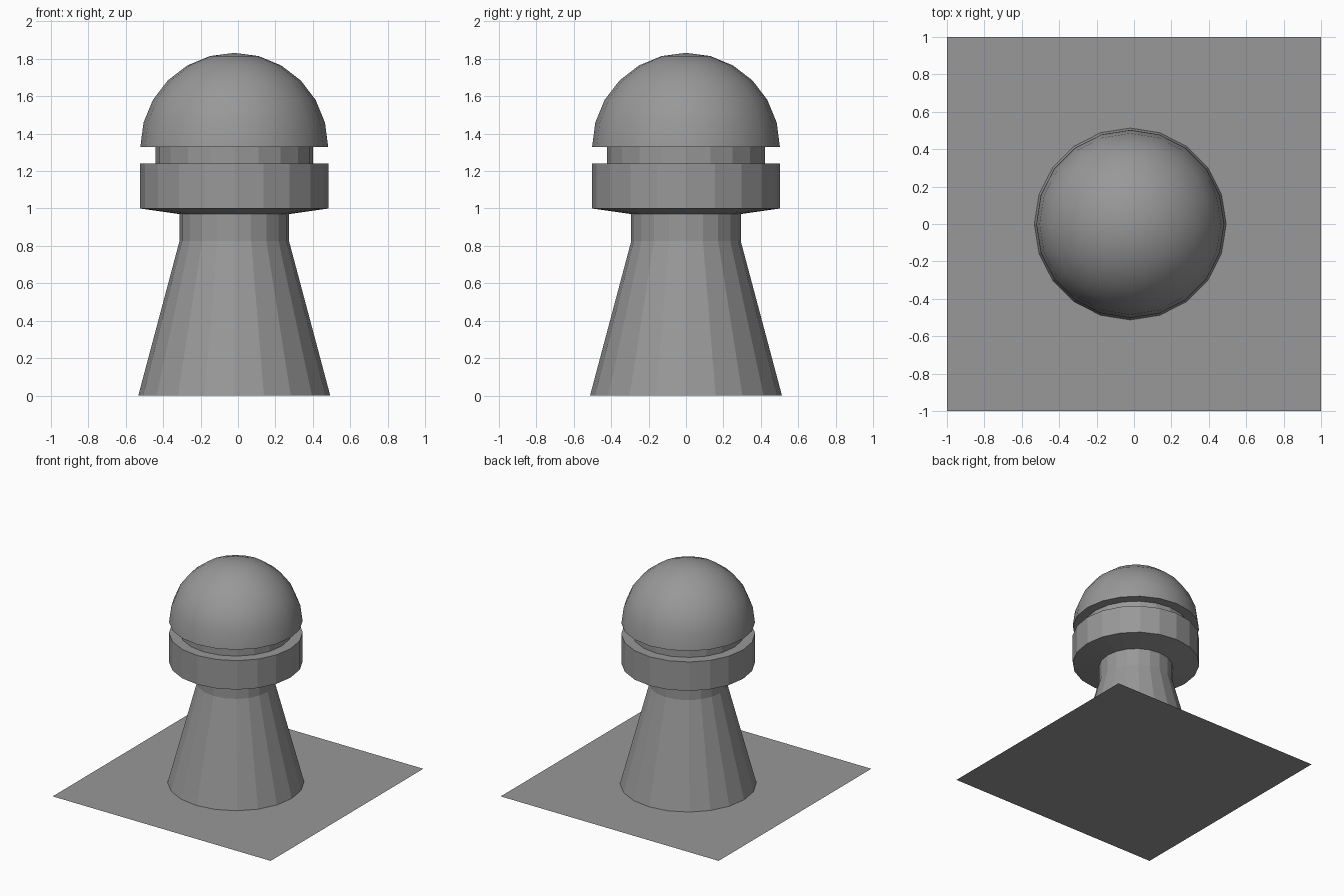
import bpy, bmesh, math

if "Cube" in bpy.data.objects:
    bpy.data.objects.remove(bpy.data.objects["Cube"])

CX = -0.02   # tower axis is slightly off centre
SIDES = 20

# Dark grey used on every part
stone = bpy.data.materials.new("dark_grey")
stone.diffuse_color = (0.315, 0.315, 0.315, 1)
stone.use_nodes = True
stone.node_tree.nodes["Principled BSDF"].inputs["Base Color"].default_value = stone.diffuse_color


def finish(name, bm):
    bmesh.ops.recalc_face_normals(bm, faces=bm.faces)
    mesh = bpy.data.meshes.new(name)
    bm.to_mesh(mesh)
    bm.free()
    mesh.materials.append(stone)
    obj = bpy.data.objects.new(name, mesh)
    bpy.context.collection.objects.link(obj)
    return obj


def lathe(name, profile):
    """Flat-faced turned part from (radius, height) points."""
    bm = bmesh.new()
    rings = []
    for r, z in profile:
        angles = [2 * math.pi * i / SIDES for i in range(SIDES)]
        rings.append([bm.verts.new((CX + r * math.cos(a), r * math.sin(a), z)) for a in angles])
    for low, high in zip(rings, rings[1:]):
        for i in range(SIDES):
            j = (i + 1) % SIDES
            bm.faces.new((low[i], low[j], high[j], high[i]))
    return finish(name, bm)


# Square ground plate
bm = bmesh.new()
bmesh.ops.create_grid(bm, x_segments=1, y_segments=1, size=1)
finish("base_plate", bm)

# Tapered tower, necks and collar
lathe("tapered_body", [(0.513, 0), (0.293, 0.825)])
lathe("lower_neck", [(0.293, 0.825), (0.293, 0.97)])
lathe("collar", [(0.293, 0.97), (0.503, 1.0), (0.503, 1.24), (0.422, 1.24)])
lathe("upper_neck", [(0.422, 1.24), (0.422, 1.33)])

# Domed cap: upper half of a sphere, closed underneath
bm = bmesh.new()
bmesh.ops.create_uvsphere(bm, u_segments=SIDES, v_segments=12, radius=0.502)
bmesh.ops.delete(bm, geom=[v for v in bm.verts if v.co.z < -0.001], context='VERTS')
bmesh.ops.holes_fill(bm, edges=[e for e in bm.edges if e.is_boundary], sides=0)
bmesh.ops.translate(bm, verts=bm.verts, vec=(CX, 0, 1.33))
dome = finish("dome", bm)
bpy.context.view_layer.objects.active = dome
dome.select_set(True)
bpy.ops.object.shade_smooth_by_angle(angle=math.radians(40))
